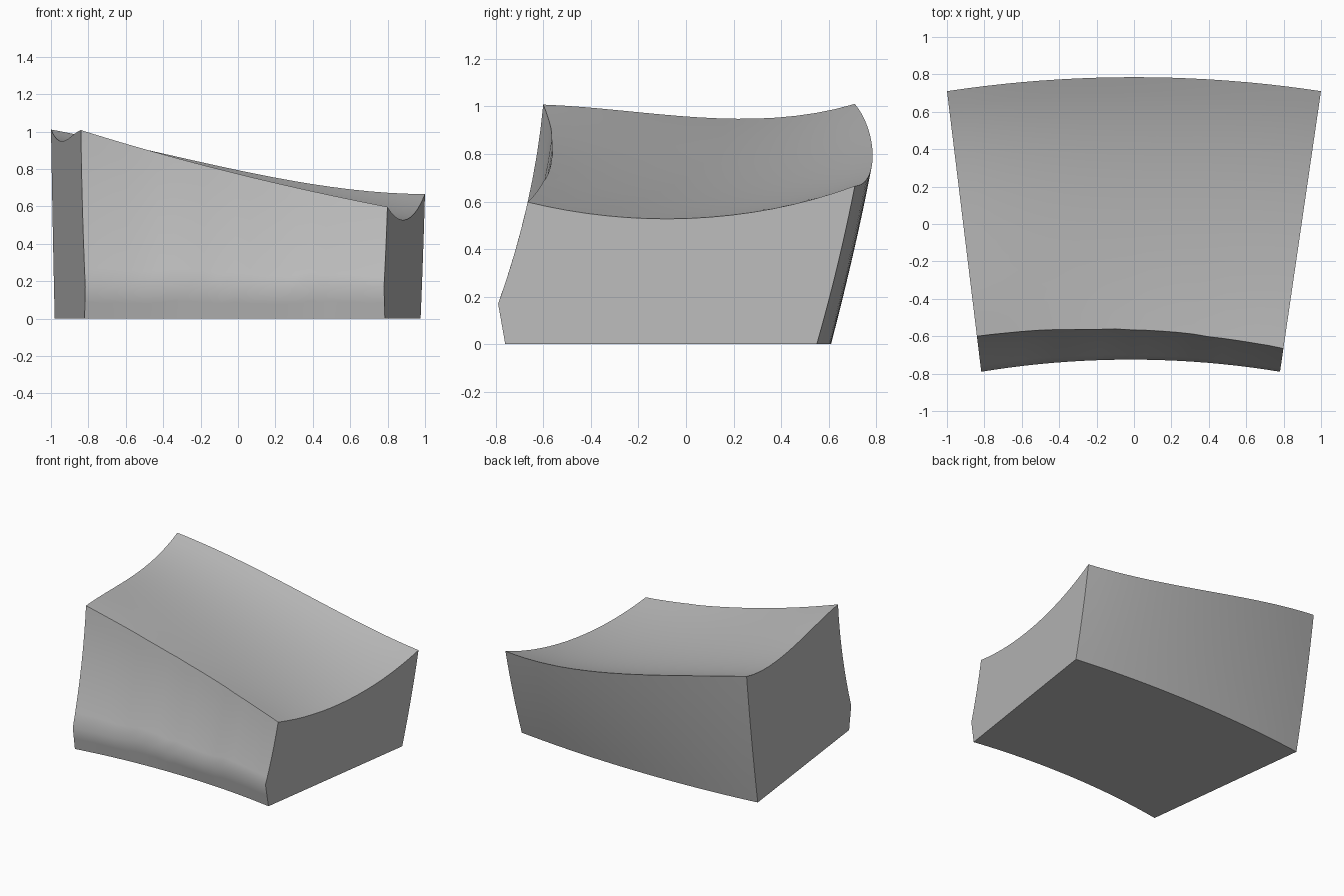
import bpy, bmesh, math, random

cube = bpy.data.objects.get("Cube")
if cube:
    bpy.data.objects.remove(cube, do_unlink=True)
random.seed(4)

NU, NV, NW = 20, 16, 10
CREASE = 0.17          # height of the rough ledge low on the front
LEDGE_ROW = 2 / NW
ripple = [random.uniform(-0.02, 0.02) for _ in range(NU + 1)]


def lerp(a, b, t):
    return a + (b - a) * t


def top_height(s, v):
    """Height of the dished top; s runs -1..1 across, v 0..1 front to back."""
    x = 0.82 * s
    front = 0.777 - 0.25 * x + 0.038 * x * x
    back = 0.793 - 0.2125 * s + 0.045 * s * s + 0.04 * s ** 3
    u = (s + 1) / 2
    mid, rear = lerp(0.055, 0.1025, u), lerp(0.057, 0.079, u)
    # cubic sag through the two depths at v = 0.5 and v = 0.75
    a, b = mid / 0.25, rear / 0.1875
    sag = v * (1 - v) * (a + (b - a) * (v - 0.5) / 0.25)
    return lerp(front, back, v) - sag


def front_y(s, z, crease):
    if z <= crease:
        y = -0.76 - 0.03 * z / crease
    else:
        h = z - crease
        y = -0.79 + 0.358 * h - 0.157 * h * h
    return y + 0.065 * (1 - s * s)


def back_y(s, t):
    return lerp(0.61 - 0.06 * s * s, 0.785 - 0.075 * s * s, t) + 0.03 * t * (1 - t)


def block_point(u, v, w):
    """Point of the curved block for u across, v deep and w high, all 0..1."""
    s = 2 * u - 1
    top = top_height(s, v)
    crease = CREASE + ripple[round(u * NU)] * (1 - s * s)
    if w <= LEDGE_ROW:
        z = crease * w / LEDGE_ROW
    else:
        z = lerp(crease, top, (w - LEDGE_ROW) / (1 - LEDGE_ROW))
    y = lerp(front_y(s, z, crease), back_y(s, z / top), v)
    # wedge-shaped plan, with each end cut along a straight radial line
    x = lerp(-(0.913 + 0.122 * y), 0.896 + 0.146 * y, u)
    return x, y, z


def patch(bm, fn, na, nb):
    grid = [[bm.verts.new(fn(i / na, j / nb)) for j in range(nb + 1)] for i in range(na + 1)]
    for i in range(na):
        for j in range(nb):
            bm.faces.new((grid[i][j], grid[i + 1][j], grid[i + 1][j + 1], grid[i][j + 1]))


# Six curved faces welded into one closed block
bm = bmesh.new()
for end in (0, 1):
    patch(bm, lambda a, b: block_point(a, b, end), NU, NV)
    patch(bm, lambda a, b: block_point(a, end, b), NU, NW)
    patch(bm, lambda a, b: block_point(end, a, b), NV, NW)
bmesh.ops.remove_doubles(bm, verts=bm.verts, dist=0.0005)
bmesh.ops.recalc_face_normals(bm, faces=bm.faces)
mesh = bpy.data.meshes.new("curved_block")
bm.to_mesh(mesh)
bm.free()
block = bpy.data.objects.new("curved_block", mesh)
bpy.context.collection.objects.link(block)

# Plain grey stone
stone = bpy.data.materials.new("stone_grey")
stone.use_nodes = True
grey = (0.5, 0.5, 0.5, 1)
stone.diffuse_color = grey
stone.node_tree.nodes["Principled BSDF"].inputs["Base Color"].default_value = grey
mesh.materials.append(stone)

# Smooth faces, sharp rims
bpy.ops.object.select_all(action='DESELECT')
block.select_set(True)
bpy.context.view_layer.objects.active = block
bpy.ops.object.shade_smooth_by_angle(angle=math.radians(40))
